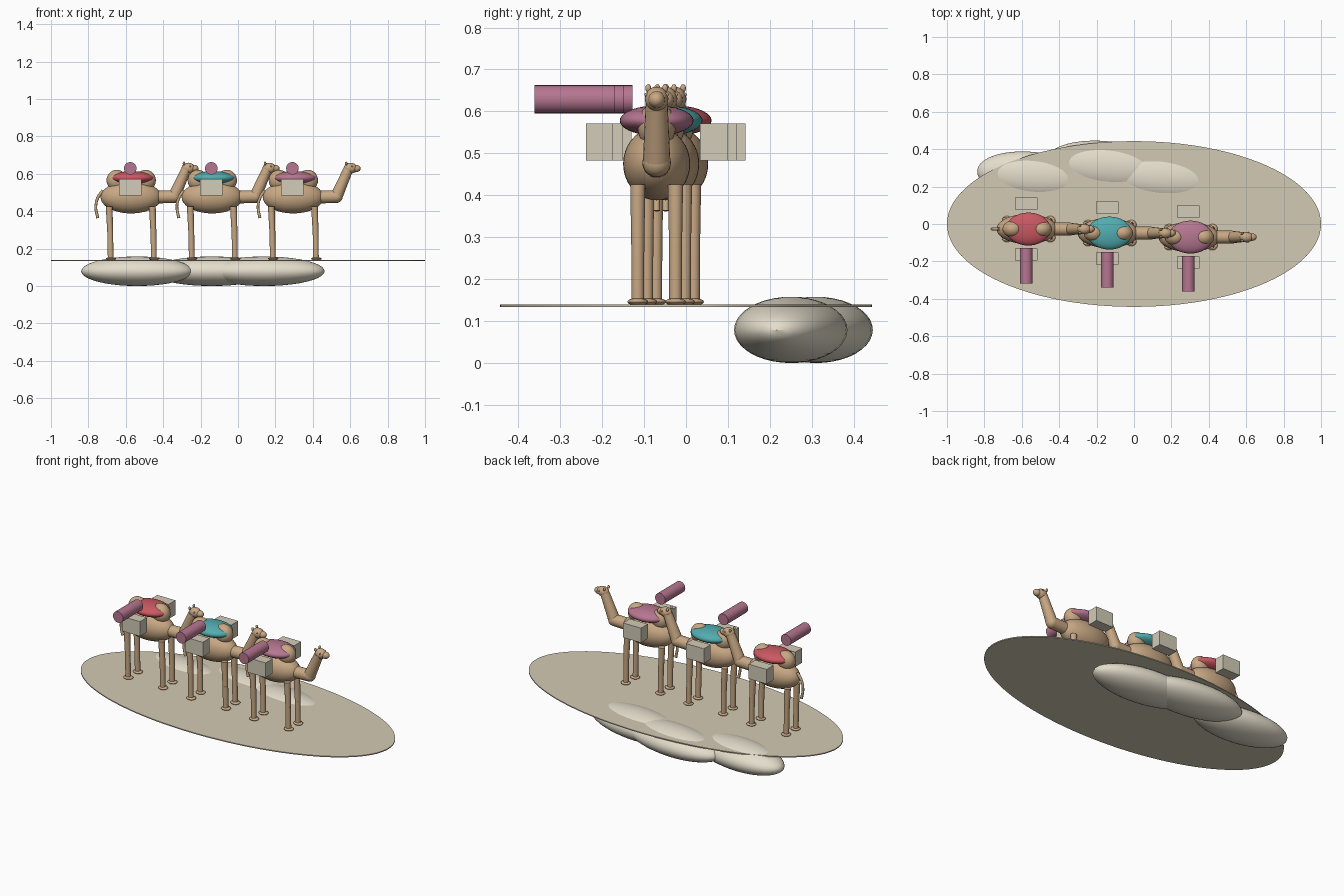
import bpy, math
from mathutils import Vector

if "Cube" in bpy.data.objects:
    bpy.data.objects.remove(bpy.data.objects["Cube"])


def srgb(r, g, b):
    def f(c):
        c /= 255
        return c / 12.92 if c <= 0.04045 else ((c + 0.055) / 1.055) ** 2.4
    return (f(r), f(g), f(b), 1)


def material(name, *rgb):
    m = bpy.data.materials.new(name)
    m.diffuse_color = srgb(*rgb)
    m.use_nodes = True
    m.node_tree.nodes["Principled BSDF"].inputs["Base Color"].default_value = m.diffuse_color
    return m


SAND = material("sand", 211, 202, 181)
DUNE = material("pale_dune", 228, 221, 203)
FUR = material("tan_fur", 200, 168, 132)
BOX = material("canvas_box", 210, 204, 184)
RED = material("red_cloth", 202, 88, 98)
TEAL = material("teal_cloth", 82, 172, 176)
MAUVE = material("mauve_cloth", 182, 118, 144)


def finish(name, mat, smooth=True):
    o = bpy.context.object
    o.name = name
    o.data.materials.append(mat)
    if smooth:
        bpy.ops.object.shade_smooth_by_angle(angle=math.radians(35))
    return o


def ellipsoid(name, loc, radii, mat, seg=28, rot=(0, 0, 0)):
    bpy.ops.mesh.primitive_uv_sphere_add(segments=seg, ring_count=seg // 2, radius=1,
                                         location=loc, rotation=rot)
    bpy.context.object.scale = radii
    bpy.ops.object.transform_apply(location=False, rotation=False, scale=True)
    return finish(name, mat)


def rod(name, a, b, r1, r2, mat, seg=20):
    a, b = Vector(a), Vector(b)
    d = b - a
    bpy.ops.mesh.primitive_cone_add(vertices=seg, radius1=r1, radius2=r2, depth=d.length,
                                    location=(a + b) / 2,
                                    rotation=d.to_track_quat('Z', 'Y').to_euler())
    return finish(name, mat)


def tube(name, points, mat):
    """Tapered round tube through (x, y, z, radius) points."""
    cu = bpy.data.curves.new(name, 'CURVE')
    cu.dimensions = '3D'
    cu.bevel_depth = 1
    cu.bevel_resolution = 4
    cu.use_fill_caps = True
    cu.resolution_u = 6
    s = cu.splines.new('BEZIER')
    s.bezier_points.add(len(points) - 1)
    for p, (x, y, z, r) in zip(s.bezier_points, points):
        p.co = (x, y, z)
        p.radius = r
        p.handle_left_type = p.handle_right_type = 'AUTO'
    o = bpy.data.objects.new(name, cu)
    bpy.context.collection.objects.link(o)
    bpy.ops.object.select_all(action='DESELECT')
    o.select_set(True)
    bpy.context.view_layer.objects.active = o
    bpy.ops.object.convert(target='MESH')
    finish(name, mat)


# Sand disc
bpy.ops.mesh.primitive_cylinder_add(vertices=96, radius=1, depth=0.006, location=(0, 0, 0.137))
bpy.context.object.scale = (1, 0.443, 1)
bpy.ops.object.transform_apply(location=False, rotation=False, scale=True)
finish("ground", SAND)

# Overlapping dunes sunk through the disc
for i, (x, y, rx, ry) in enumerate([(-0.54, 0.255, 0.30, 0.13),
                                    (-0.14, 0.31, 0.33, 0.132),
                                    (0.14, 0.25, 0.325, 0.132)]):
    ellipsoid(f"dune_{i}", (x, y, 0.079), (rx, ry, 0.079), DUNE, 40,
              (0, 0, math.radians(-6)))


def camel(tag, cx, cy, cloth):
    def P(x, y, z):
        return (cx + x, cy + y, z)

    # Body and humps
    ellipsoid(f"body_{tag}", P(0.004, 0, 0.475), (0.163, 0.08, 0.087), FUR, 36)
    for x in (-0.072, 0.082):
        ellipsoid(f"hump_{tag}", P(x, 0, 0.565), (0.055, 0.046, 0.056), FUR)

    # Legs and feet
    for x in (-0.107, 0.124):
        for y in (-0.045, 0.045):
            rod(f"upper_leg_{tag}", P(x - 0.006, y, 0.425), P(x, y, 0.28), 0.018, 0.0155, FUR)
            rod(f"lower_leg_{tag}", P(x, y, 0.28), P(x + 0.002, y, 0.142), 0.0155, 0.015, FUR)
            ellipsoid(f"foot_{tag}", P(x + 0.004, y, 0.146), (0.028, 0.025, 0.009), FUR, 16)

    # Neck with a rounded bend
    rod(f"neck_base_{tag}", P(0.12, 0, 0.475), P(0.235, 0, 0.478), 0.034, 0.034, FUR)
    ellipsoid(f"neck_bend_{tag}", P(0.235, 0, 0.478), (0.034, 0.034, 0.034), FUR, 24)
    rod(f"neck_{tag}", P(0.235, 0, 0.478), P(0.298, 0, 0.622), 0.033, 0.026, FUR)

    # Head, muzzle, ears and eyes
    ellipsoid(f"head_{tag}", P(0.31, 0, 0.63), (0.036, 0.028, 0.029), FUR)
    ellipsoid(f"muzzle_{tag}", P(0.339, 0, 0.628), (0.026, 0.02, 0.02), FUR, 20)
    for y in (-0.02, 0.02):
        ellipsoid(f"ear_{tag}", P(0.287, y, 0.655), (0.007, 0.007, 0.01), FUR, 12)
        ellipsoid(f"eye_{tag}", P(0.32, y * 1.2, 0.64), (0.005, 0.005, 0.005), FUR, 12)

    # Tail
    tube(f"tail_{tag}", [P(-0.145, 0, 0.51) + (0.009,), P(-0.172, 0, 0.475) + (0.008,),
                         P(-0.184, 0, 0.425) + (0.007,), P(-0.174, 0, 0.363) + (0.008,)], FUR)

    # Saddle cloth, bedroll and side boxes
    ellipsoid(f"saddle_cloth_{tag}", P(0.011, 0, 0.578), (0.119, 0.088, 0.036), cloth, 36)
    rod(f"bedroll_{tag}", P(0, -0.291, 0.629), P(0, -0.1, 0.629), 0.0335, 0.0335, MAUVE, 28)
    for y in (-0.136, 0.136):
        bpy.ops.mesh.primitive_cube_add(size=1, location=P(0, y, 0.527))
        bpy.context.object.scale = (0.12, 0.065, 0.088)
        finish(f"side_box_{tag}", BOX, False)


# Caravan
for i, (tag, cloth) in enumerate([("rear", RED), ("middle", TEAL), ("lead", MAUVE)]):
    camel(tag, -0.576 + 0.4335 * i, -0.027 - 0.0215 * i, cloth)
